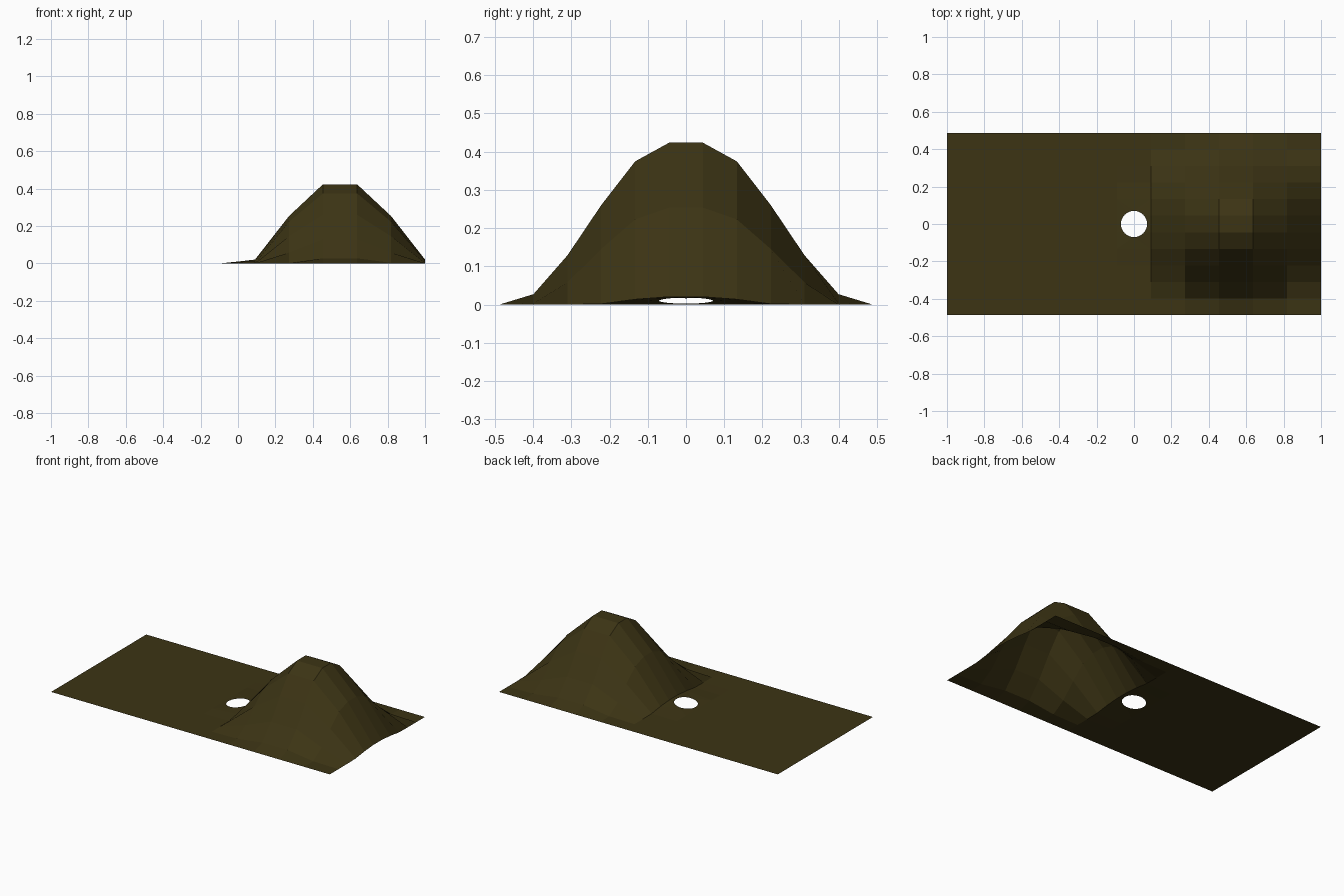
import bpy, bmesh, math

if "Cube" in bpy.data.objects:
    bpy.data.objects.remove(bpy.data.objects["Cube"])

N = 11                     # cells each way
HX, HY = 1.0, 0.4875       # half sizes of the sheet
PEAK, REACH = 0.423, 0.419 # hill height and falloff radius
HOLE_R = 0.07
CX, SX, SY = 0.5455, HX / N, HY / N   # hill centre, half sizes of one cell


def height(x, y):
    """Smooth falloff measured from the corners of the raised cell."""
    d = min(math.hypot(x - CX - i * SX, y - j * SY) for i in (-1, 1) for j in (-1, 1))
    t = max(0.0, 1 - d / REACH)
    return PEAK * t * t * (3 - 2 * t)


bm = bmesh.new()

# Gridded sheet with the hill raised on it
grid = [[bm.verts.new((x, y, height(x, y)))
         for y in (-HY + 2 * SY * j for j in range(N + 1))]
        for x in (-HX + 2 * SX * i for i in range(N + 1))]
mid = N // 2
for i in range(N):
    for j in range(N):
        if i == mid and abs(j - mid) <= 1:
            continue       # leave an opening for the round hole
        bm.faces.new((grid[i][j], grid[i + 1][j], grid[i + 1][j + 1], grid[i][j + 1]))

# Round hole lying on the slight slope at the centre
ring = []
for k in range(32):
    a = math.tau * k / 32
    x, y = HOLE_R * math.cos(a), HOLE_R * math.sin(a)
    ring.append(bm.verts.new((x, y, (x + SX) / (2 * SX) * height(SX, y))))
ring_edges = [bm.edges.new((ring[k], ring[(k + 1) % 32])) for k in range(32)]

# Fill between the opening and the hole
lo, hi = mid - 1, mid + 2
loop = [grid[mid][j] for j in range(lo, hi + 1)] + [grid[mid + 1][j] for j in range(hi, lo - 1, -1)]
edges = []
for a, b in zip(loop, loop[1:] + loop[:1]):
    edges.append(bm.edges.get((a, b)) or bm.edges.new((a, b)))
bmesh.ops.triangle_fill(bm, edges=edges + ring_edges, use_beauty=True, normal=(0, 0, 1))
for f in bm.faces:
    f.normal_update()
    if f.normal.z < 0:
        f.normal_flip()

mesh = bpy.data.meshes.new("sheet_with_hill")
bm.to_mesh(mesh)
bm.free()
sheet = bpy.data.objects.new("sheet_with_hill", mesh)
bpy.context.collection.objects.link(sheet)

mat = bpy.data.materials.new("dark_olive")
mat.diffuse_color = (0.045, 0.034, 0.007, 1)
mat.use_nodes = True
mat.node_tree.nodes["Principled BSDF"].inputs["Base Color"].default_value = mat.diffuse_color
mesh.materials.append(mat)
